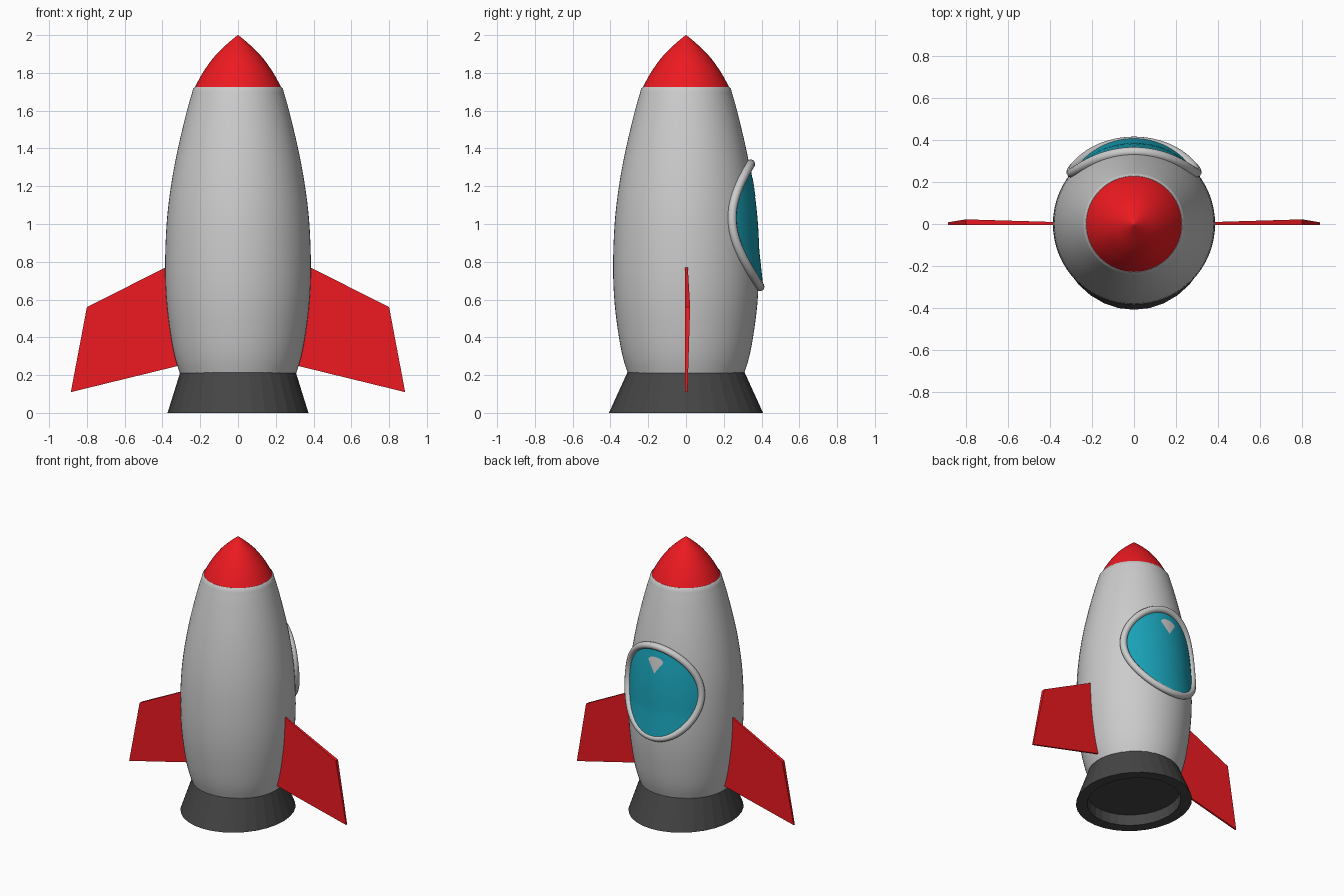
import bpy, bmesh, math

if "Cube" in bpy.data.objects:
    bpy.data.objects.remove(bpy.data.objects["Cube"])

def material(name, rgb):
    m = bpy.data.materials.new(name)
    m.diffuse_color = (*rgb, 1)
    m.use_nodes = True
    m.node_tree.nodes["Principled BSDF"].inputs["Base Color"].default_value = m.diffuse_color
    return m

RED = material("red", (0.85, 0.01, 0.015))
DARK = material("dark_grey", (0.06, 0.06, 0.06))
TEAL = material("teal", (0.01, 0.36, 0.48))

def add_object(name, verts, faces, mat=None, smooth=None):
    me = bpy.data.meshes.new(name)
    me.from_pydata(verts, [], faces)
    bm = bmesh.new()
    bm.from_mesh(me)
    bmesh.ops.remove_doubles(bm, verts=bm.verts, dist=1e-5)
    bmesh.ops.recalc_face_normals(bm, faces=bm.faces)
    bm.to_mesh(me)
    bm.free()
    ob = bpy.data.objects.new(name, me)
    bpy.context.collection.objects.link(ob)
    if mat:
        me.materials.append(mat)
    if smooth:
        bpy.ops.object.select_all(action='DESELECT')
        ob.select_set(True)
        bpy.context.view_layer.objects.active = ob
        bpy.ops.object.shade_smooth_by_angle(angle=math.radians(smooth))
    return ob

def refine(points, n=4):
    """Catmull-Rom subdivision of a profile."""
    p = [points[0]] + points + [points[-1]]
    out = []
    for a, b, c, d in zip(p, p[1:], p[2:], p[3:]):
        for k in range(n):
            t = k / n
            out.append(tuple(0.5 * (2 * q + (r - o) * t + (2 * o - 5 * q + 4 * r - s) * t * t
                                    + (3 * q - o - 3 * r + s) * t ** 3)
                             for o, q, r, s in zip(a, b, c, d)))
    return out + [points[-1]]

def lathe(name, profile, seg, mat=None, smooth=None):
    """Spin (rx, ry, z) points around z."""
    verts, faces = [], []
    for rx, ry, z in profile:
        for k in range(seg):
            a = 2 * math.pi * k / seg
            verts.append((rx * math.cos(a), ry * math.sin(a), z))
    for i in range(len(profile) - 1):
        for k in range(seg):
            j = (k + 1) % seg
            faces.append((i * seg + k, i * seg + j, (i + 1) * seg + j, (i + 1) * seg + k))
    faces.append(tuple(range(seg)))
    faces.append(tuple(range((len(profile) - 1) * seg, len(profile) * seg)))
    return add_object(name, verts, faces, mat, smooth)

# Fuselage
hull = refine([(0.308, 0.21), (0.333, 0.29), (0.355, 0.4), (0.378, 0.58), (0.386, 0.77),
               (0.378, 1.0), (0.355, 1.2), (0.318, 1.4), (0.27, 1.6), (0.243, 1.695)])
lathe("body", [(r, r, z) for r, z in hull + [(0.238, 1.715), (0.229, 1.725)]], 64, None, 40)

# Nose cone
nose = refine([(0.23, 1.72), (0.187, 1.8), (0.122, 1.89), (0.05, 1.96), (0.001, 2.0)])
lathe("nose_cone", [(r, r, z) for r, z in nose], 64, RED, 40)

# Engine nozzle, slightly oval at the foot with a recess underneath
lathe("nozzle", [(0.30, 0.33, 0.08), (0.30, 0.33, 0), (0.373, 0.408, 0), (0.306, 0.31, 0.215)], 32, DARK)

# Tapered side fins: (x, z, back thickness)
FIN = [(0.33, 0.797, 0.008), (0.80, 0.56, 0.022), (0.885, 0.11, 0.008), (0.28, 0.258, 0.01)]
for name, s in (("right_fin", 1), ("left_fin", -1)):
    verts = [(s * x, -0.004, z) for x, z, t in FIN] + [(s * x, t, z) for x, z, t in FIN]
    faces = [(0, 1, 2, 3), (4, 5, 6, 7)] + [(i, (i + 1) % 4, (i + 1) % 4 + 4, i + 4) for i in range(4)]
    add_object(name, verts, faces, RED)

# Window on the back, wrapped around the hull
CZ, WA, WB = 0.993, 0.298, 0.325

def hull_radius(z):
    for (r0, z0), (r1, z1) in zip(hull, hull[1:]):
        if z0 <= z <= z1:
            return r0 + (r1 - r0) * (z - z0) / (z1 - z0)

def on_glass(x, z, lift=0.0):
    r = max(hull_radius(z) + 0.003, 0.41 - 0.11 * (z - 0.66)) + lift
    return (x, math.sqrt(r * r - x * x), z)

def patch(name, outline, centre, rings, mat, lift):
    """Curved sheet filled from an outline towards its centre."""
    n, verts, faces = len(outline), [], []
    for i in range(rings + 1):
        f = i / rings
        verts += [on_glass(centre[0] + (x - centre[0]) * f, centre[1] + (z - centre[1]) * f, lift)
                  for x, z in outline]
    for i in range(rings):
        for k in range(n):
            j = (k + 1) % n
            faces.append((i * n + k, i * n + j, (i + 1) * n + j, (i + 1) * n + k))
    verts = [v if i >= n else verts[0] for i, v in enumerate(verts)]
    faces = [f if f[0] >= n else (0, f[2], f[3]) for f in faces]
    return add_object(name, verts, faces, mat, 40)

angles = [2 * math.pi * k / 64 for k in range(64)]
patch("window_glass", [(WA * math.cos(a), CZ + WB * math.sin(a)) for a in angles], (0, CZ), 12, TEAL, 0)

# Small fan-shaped glint near the top of the glass
fan = [(0.0, 1.13)] + [(0.06 * math.cos(math.pi * k / 8), 1.215 + 0.03 * math.sin(math.pi * k / 8))
                       for k in range(9)]
patch("window_glint", fan, (0, 1.20), 3, None, 0.002)

# Window frame tube
cu = bpy.data.curves.new("window_frame", 'CURVE')
cu.dimensions = '3D'
cu.bevel_depth = 0.024
cu.bevel_resolution = 3
sp = cu.splines.new('POLY')
sp.points.add(len(angles) - 1)
sp.use_cyclic_u = True
for p, a in zip(sp.points, angles):
    x, z = WA * math.cos(a), CZ + WB * math.sin(a)
    r = hull_radius(z) + 0.008
    p.co = (x, math.sqrt(r * r - x * x), z, 1)
bpy.context.collection.objects.link(bpy.data.objects.new("window_frame", cu))
